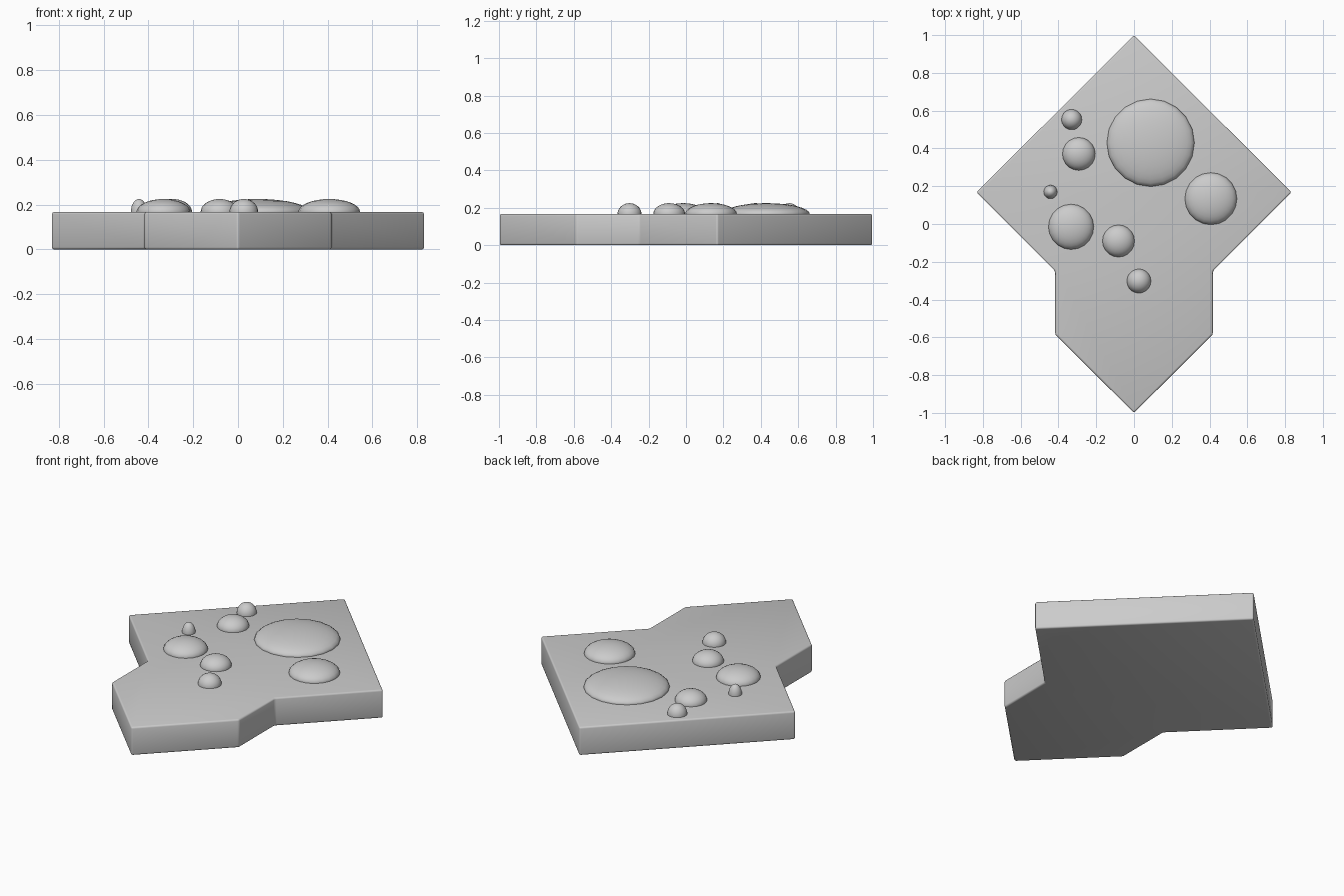
import bpy, bmesh

if "Cube" in bpy.data.objects:
    bpy.data.objects.remove(bpy.data.objects["Cube"])

TOP = 0.167      # slab thickness
DOME_H = 0.058   # dome rise above the slab

# Slab: mirrored outline, extruded, with softly rounded edges
right = [(0.834, 0.167), (0.417, -0.25), (0.417, -0.585)]
outline = [(0, 1)] + right + [(0, -1)] + [(-x, y) for x, y in reversed(right)]
bm = bmesh.new()
face = bm.faces.new([bm.verts.new((x, y, 0)) for x, y in outline])
top = bmesh.ops.extrude_face_region(bm, geom=[face])
bmesh.ops.translate(bm, vec=(0, 0, TOP),
                    verts=[v for v in top["geom"] if isinstance(v, bmesh.types.BMVert)])
bmesh.ops.recalc_face_normals(bm, faces=bm.faces)
mesh = bpy.data.meshes.new("slab")
bm.to_mesh(mesh)
bm.free()
slab = bpy.data.objects.new("slab", mesh)
bpy.context.collection.objects.link(slab)
mesh.shade_smooth()
bevel = slab.modifiers.new("rounded_edges", "BEVEL")
bevel.width = 0.01
bevel.segments = 3
bevel.limit_method = "ANGLE"


# Domes: flattened spheres half sunk into the top face
def dome(i, x, y, r):
    bpy.ops.mesh.primitive_uv_sphere_add(segments=20, ring_count=16, radius=1,
                                         location=(x, y, TOP))
    ob = bpy.context.object
    ob.name = f"dome_{i}"
    ob.scale = (r, r, DOME_H)
    bpy.ops.object.transform_apply(location=False, rotation=False, scale=True)
    bpy.ops.object.shade_smooth()


for i, (x, y, r) in enumerate([
        (0.088, 0.43, 0.232), (0.407, 0.134, 0.138), (-0.333, -0.015, 0.12),
        (-0.292, 0.371, 0.087), (-0.082, -0.09, 0.085), (0.026, -0.302, 0.064),
        (-0.33, 0.553, 0.054), (-0.442, 0.17, 0.036)], 1):
    dome(i, x, y, r)
